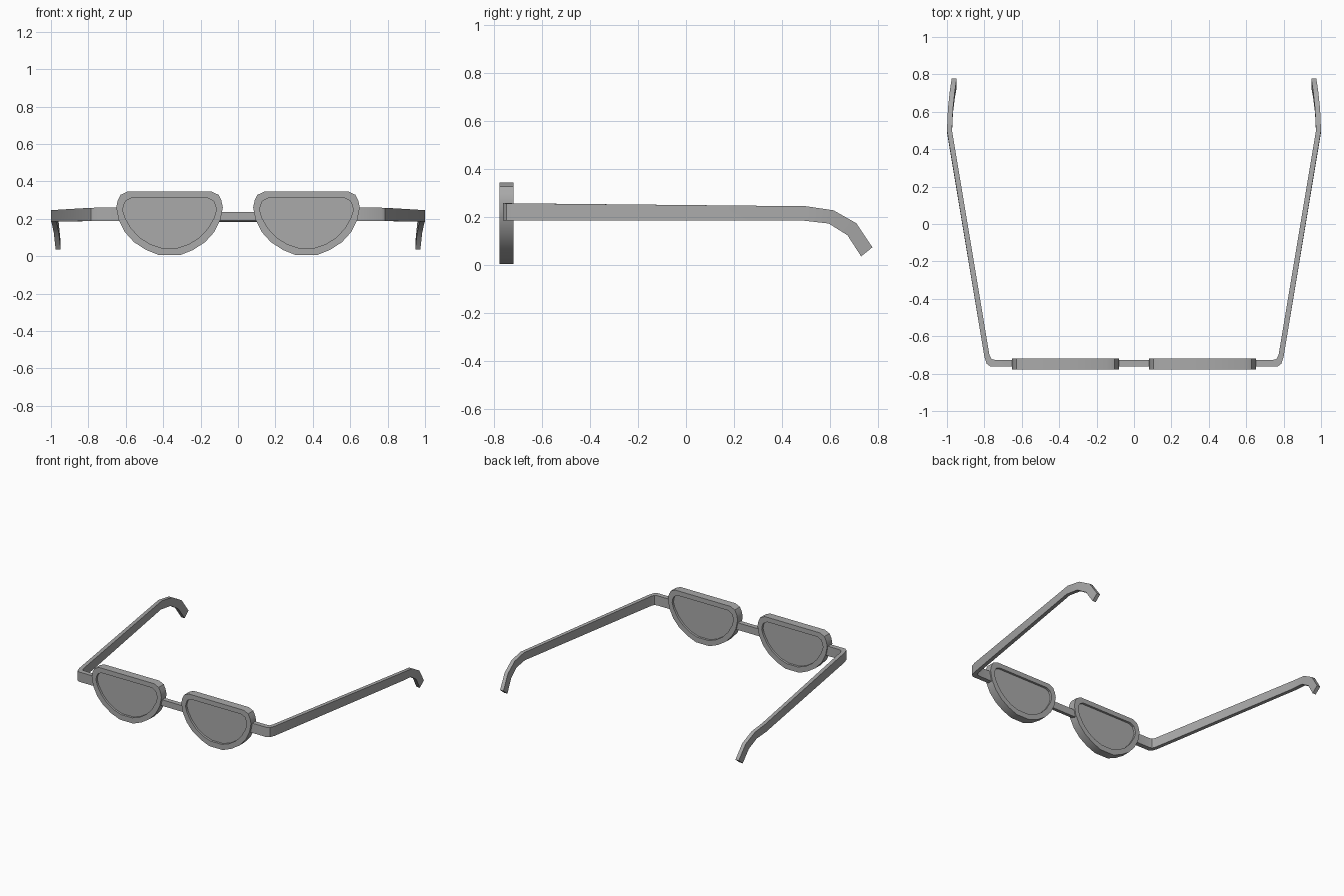
import bpy, bmesh, math

if "Cube" in bpy.data.objects:
    bpy.data.objects.remove(bpy.data.objects["Cube"])

grey = bpy.data.materials.new("frame_grey")
grey.diffuse_color = (0.4, 0.4, 0.4, 1)
grey.use_nodes = True
grey.node_tree.nodes["Principled BSDF"].inputs["Base Color"].default_value = grey.diffuse_color


def finish(name, verts, faces, mirror=True):
    mesh = bpy.data.meshes.new(name)
    mesh.from_pydata(verts, [], faces)
    bm = bmesh.new()
    bm.from_mesh(mesh)
    bmesh.ops.recalc_face_normals(bm, faces=bm.faces)
    bm.to_mesh(mesh)
    bm.free()
    mesh.materials.append(grey)
    ob = bpy.data.objects.new(name, mesh)
    bpy.context.collection.objects.link(ob)
    bpy.ops.object.select_all(action='DESELECT')
    ob.select_set(True)
    bpy.context.view_layer.objects.active = ob
    bpy.ops.object.shade_smooth_by_angle(angle=math.radians(35))
    if mirror:
        ob.modifiers.new("mirror", 'MIRROR').use_mirror_merge = False
    return ob


def loft(rings, closed=False):
    """Skin a list of equal rings, capping the ends or closing into a loop."""
    n, m = len(rings[0]), len(rings)
    verts = [p for r in rings for p in r]
    faces = []
    for i in range(m if closed else m - 1):
        j = (i + 1) % m
        for k in range(n):
            l = (k + 1) % n
            faces.append((i * n + k, i * n + l, j * n + l, j * n + k))
    if not closed:
        faces += [tuple(range(n)), tuple(range((m - 1) * n, m * n))]
    return verts, faces


def half_moon(half, y):
    """Symmetric lens outline around the lens centre at depth y."""
    pts = half + [(-x, z) for x, z in reversed(half)]
    return [(0.366 + x, y, z) for x, z in pts]


# half-moon outlines, right half from top to bottom
outer = [(.225, .345), (.262, .328), (.277, .298), (.285, .26), (.272, .195),
         (.24, .13), (.19, .075), (.125, .033), (.055, .005)]
inner = [(.205, .31), (.235, .295), (.246, .27), (.25, .245), (.238, .205),
         (.205, .148), (.16, .1), (.105, .065), (.045, .045)]

# rims: hollow half-moon frames
front, back = -.778, -.718
finish("rim", *loft([half_moon(outer, front), half_moon(outer, back),
                     half_moon(inner, back), half_moon(inner, front)], closed=True))

# lenses: thin plates set back inside the rims
finish("lens", *loft([half_moon(inner, -.762), half_moon(inner, -.734)]))

# bridge bar between the rims
finish("bridge", *loft([[(x, -.762, .19), (x, -.762, .235), (x, -.727, .235), (x, -.727, .182)]
                        for x in (-.1, .1)]), mirror=False)

# temple arms: outer xy, inner xy, top z, bottom z, y shift of the bottom edge
sections = [
    ((.625, -.762), (.625, -.727), .259, .187, 0),
    ((.767, -.762), (.742, -.727), .259, .187, 0),
    ((.787, -.748), (.762, -.722), .258, .187, 0),
    ((.800, -.710), (.773, -.700), .258, .187, 0),
    ((1.00, .500), (.973, .500), .246, .186, -.01),
    ((.995, .615), (.968, .615), .229, .174, -.02),
    ((.985, .710), (.958, .710), .175, .125, -.037),
    ((.975, .777), (.948, .777), .075, .037, -.047),
]
finish("temple_arm", *loft([[(o[0], o[1], t), (i[0], i[1], t), (i[0], i[1] + d, b), (o[0], o[1] + d, b)]
                            for o, i, t, b, d in sections]))
